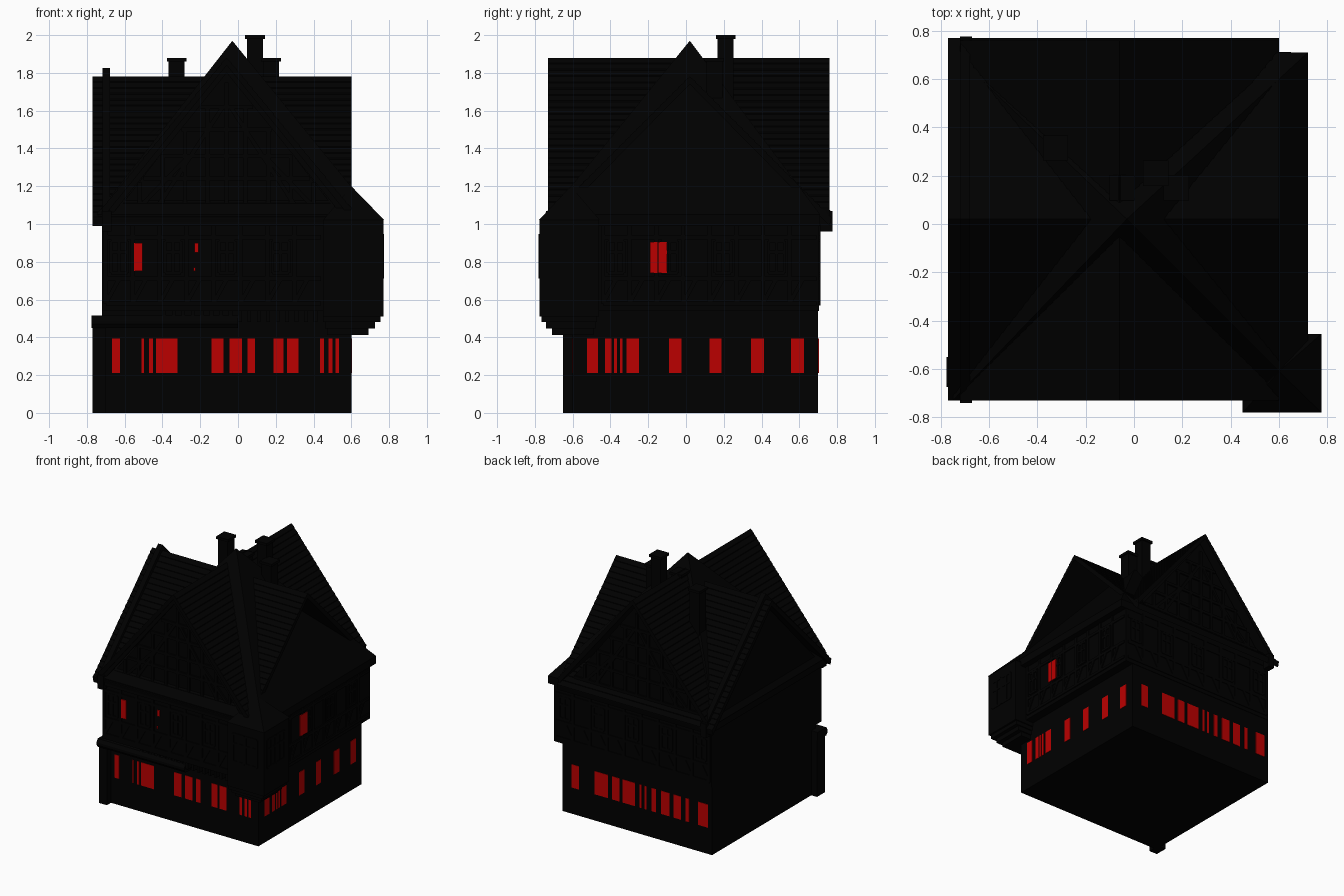
import bpy, bmesh
from mathutils import Vector

cube = bpy.data.objects.get("Cube")
if cube:
    bpy.data.objects.remove(cube)


def material(name, colour):
    m = bpy.data.materials.new(name)
    m.use_nodes = True
    m.diffuse_color = colour
    m.node_tree.nodes["Principled BSDF"].inputs["Base Color"].default_value = colour
    return m


BLACK = material("black", (0, 0, 0, 1))
RED = material("window red", (0.5, 0, 0, 1))


def finish(name, bm, mat):
    bmesh.ops.recalc_face_normals(bm, faces=bm.faces[:])
    mesh = bpy.data.meshes.new(name)
    bm.to_mesh(mesh)
    bm.free()
    mesh.materials.append(mat)
    ob = bpy.data.objects.new(name, mesh)
    bpy.context.collection.objects.link(ob)
    return ob


def solids(name, profiles, axis, a, b, mat=BLACK):
    """Extrude flat profiles from a to b along an axis."""
    place = {"x": lambda u, v: (a, u, v), "y": lambda u, v: (u, a, v),
             "z": lambda u, v: (u, v, a)}[axis]
    step = Vector([b - a if axis == k else 0 for k in "xyz"])
    bm = bmesh.new()
    for pts in profiles:
        face = bm.faces.new([bm.verts.new(place(*p)) for p in pts])
        new = bmesh.ops.extrude_face_region(bm, geom=[face])["geom"]
        bmesh.ops.translate(bm, vec=step, verts=[g for g in new if isinstance(g, bmesh.types.BMVert)])
    return finish(name, bm, mat)


def rect(u0, u1, v0, v1):
    return [(u0, v0), (u1, v0), (u1, v1), (u0, v1)]


def strip(p, q, w=0.022):
    p, q = Vector(p), Vector(q)
    d = (q - p).normalized() * w / 2
    n = Vector((-d.y, d.x))
    return [tuple(p + n), tuple(q + n), tuple(q - n), tuple(p - n)]


def frame(u0, u1, v0, v1, w=0.016):
    """Window frame with a centre mullion and a transom."""
    m, t = (u0 + u1) / 2, v0 + (v1 - v0) * 0.65
    return ([strip((u, v0), (u, v1), w) for u in (u0, m, u1)]
            + [strip((u0, v), (u1, v), w) for v in (v0, t, v1)])


def box(name, x0, x1, y0, y1, z0, z1):
    return solids(name, [rect(x0, x1, y0, y1)], "z", z0, z1)


def pyramid(name, x0, x1, y0, y1, z, apex):
    bm = bmesh.new()
    ring = [bm.verts.new((x, y, z)) for x, y in rect(x0, x1, y0, y1)]
    tip = bm.verts.new(apex)
    bm.faces.new(ring)
    for i in range(4):
        bm.faces.new((ring[i], ring[(i + 1) % 4], tip))
    return finish(name, bm, BLACK)


def chevron(mid, half, top, eave, thick, rows=0, lip=0.006):
    """Gable roof section, with overlapping tile courses when rows > 0."""
    side = [(half, eave)]
    for i in range(rows):
        for t, up in ((i / rows, lip), ((i + 1) / rows, 0)):
            side.append((half * (1 - t), eave + (top - eave) * t + up))
    outer = side if rows else side + [(0, top)]
    left = [(mid - u, v) for u, v in outer]
    right = [(mid + u, v) for u, v in reversed(outer[:-1])]
    return left + right + [(mid + half - 0.01, eave - thick), (mid, top - thick),
                           (mid - half + 0.01, eave - thick)]


# Walls
box("ground_floor", -0.72, 0.6, -0.6, 0.7, 0, 0.55)
box("upper_floor", -0.72, 0.67, -0.68, 0.705, 0.54, 1.03)
box("corner_post", -0.77, -0.7, -0.652, -0.55, 0, 0.5)
solids("main_gable_walls", [[(-0.68, 1.02), (0.56, 1.02), (-0.06, 1.82)]], "y", -0.67, 0.7)
solids("side_gable_wall", [[(-0.68, 1.0), (0.7, 1.0), (0.02, 1.73)]], "x", -0.72, -0.1)

# Roofs: central pyramid with two crossing tiled gables
pyramid("centre_roof", -0.75, 0.72, -0.73, 0.71, 1.05, (-0.03, 0.02, 1.97))
box("eave_band", -0.74, 0.72, -0.725, 0.71, 0.99, 1.05)
solids("main_gable_roof", [chevron(-0.06, 0.66, 1.88, 1.08, 0.04, 24)], "y", -0.73, 0.76)
solids("cross_gable_roof", [chevron(0.02, 0.75, 1.78, 1.03, 0.04, 24)], "x", -0.77, 0.6)
solids("gable_coping", [chevron(0.02, 0.755, 1.825, 1.06, 0.07)], "x", -0.718, -0.678)
solids("main_barge_boards", [chevron(-0.06, 0.65, 1.85, 1.06, 0.05)], "y", -0.72, -0.7)
for y0, y1 in ((-0.74, -0.69), (0.71, 0.775)):
    box("coping_foot", -0.72, -0.67, y0, y1, 0.96, 1.07)

# Chimneys
for x, y, top in ((0.09, 0.21, 2.0), (-0.325, 0.315, 1.88), (0.175, 0.15, 1.88), (-0.05, 0.15, 1.875)):
    box("chimney", x - 0.042, x + 0.042, y - 0.042, y + 0.042, 1.3, top - 0.01)
    box("chimney_cap", x - 0.052, x + 0.052, y - 0.052, y + 0.052, top - 0.02, top)

# Corner bay on stepped corbels
box("corner_bay", 0.45, 0.77, -0.775, -0.46, 0.51, 1.02)
for i, (x, y) in enumerate(((0.69, -0.71), (0.725, -0.74), (0.755, -0.765))):
    z = 0.412 + i * 0.034
    box("bay_corbel", 0.47 - i * 0.01, x, y, -0.49 + i * 0.01, z, z + 0.034)
pyramid("bay_roof", 0.45, 0.775, -0.78, -0.455, 1.02, (0.6, -0.61, 1.2))
bay_front = frame(0.5, 0.6, 0.72, 0.94) + frame(0.61, 0.71, 0.72, 0.94)
bay_side = frame(-0.73, -0.63, 0.72, 0.94) + frame(-0.62, -0.52, 0.72, 0.94)
solids("bay_front_frames", bay_front, "y", -0.78, -0.775)
solids("bay_side_frames", bay_side, "x", 0.77, 0.774)

# Pent roof and joist ends over the shop front
solids("pent_roof", [[(-0.59, 0.45), (-0.66, 0.45), (-0.675, 0.47), (-0.675, 0.49), (-0.66, 0.515),
                      (-0.55, 0.515), (-0.55, 0.45)]], "x", -0.775, 0.0)
joists = [-0.4 + i * 0.05 for i in range(18)]
solids("joist_ends", [rect(x, x + 0.02, 0.48, 0.54) for x in joists], "y", -0.66, -0.6)

# Timber framing on the gables
gable = [strip((-0.06, 1.1), (-0.06, 1.75))]
for s in (-1, 1):
    gable += [strip((-0.06 + s * u, 1.1), (-0.06 + s * u, h))
              for u, h in ((0.1, 1.62), (0.22, 1.5), (0.34, 1.36), (0.46, 1.22))]
    gable += [strip((-0.06 + s * 0.02, 1.62), (-0.06 + s * 0.36, 1.1)),
              strip((-0.06 + s * 0.45, 1.1), (-0.06 + s * 0.2, 1.36))]
for z, half in ((1.1, 0.55), (1.24, 0.44), (1.36, 0.35), (1.5, 0.24), (1.62, 0.14)):
    gable.append(strip((-0.06 - half, z), (-0.06 + half, z)))
solids("front_gable_timbers", gable, "y", -0.682, -0.67)
solids("back_gable_timbers", gable, "y", 0.7, 0.712)


# Timber framing and windows of the upper floor
def storey(u0, u1, count):
    parts = [strip((u0, z), (u1, z)) for z in (0.58, 0.71, 0.93)]
    bay = (u1 - u0) / count
    for i in range(count):
        u = u0 + i * bay
        parts.append(strip((u, 0.58), (u, 1.0)))
        parts.append(strip((u, 0.58), (u + bay / 2, 0.71)))
        if i % 2 == 0:
            parts += frame(u + bay * 0.2, u + bay * 0.8, 0.74, 0.91)
    return parts


solids("front_timbers", storey(-0.7, 0.44, 8), "y", -0.688, -0.68)
solids("left_timbers", storey(-0.44, 0.69, 8), "x", 0.67, 0.678)
solids("back_timbers", storey(-0.7, 0.65, 9), "y", 0.705, 0.711)

# Red panes: spans along each wall at ground floor height
FRONT = ((-0.668, -0.625), (-0.51, -0.498), (-0.47, -0.45), (-0.435, -0.32), (-0.14, -0.077), (-0.045, 0.02),
         (0.05, 0.09), (0.187, 0.24), (0.26, 0.32), (0.435, 0.456), (0.48, 0.5), (0.515, 0.535))
LEFT = ((-0.525, -0.467), (-0.43, -0.395), (-0.38, -0.365), (-0.35, -0.335), (-0.314, -0.25),
        (-0.09, -0.025), (0.124, 0.187), (0.345, 0.414), (0.557, 0.625))
BACK = ((-0.685, -0.6), (-0.52, -0.49), (-0.446, -0.38), (-0.345, -0.27), (-0.226, -0.19), (-0.143, -0.125),
        (-0.1, -0.08), (-0.042, 0.068), (0.095, 0.16), (0.196, 0.316), (0.453, 0.517))


def panes(spans):
    return [rect(a, b, 0.21, 0.395) for a, b in spans]


solids("front_panes", panes(FRONT), "y", -0.603, -0.6, RED)
solids("left_panes", panes(LEFT), "x", 0.6, 0.603, RED)
solids("back_panes", panes(BACK), "y", 0.7, 0.703, RED)
solids("upper_front_panes", [rect(-0.55, -0.505, 0.75, 0.9), rect(-0.23, -0.21, 0.85, 0.9),
                             rect(-0.235, -0.225, 0.75, 0.77)], "y", -0.691, -0.684, RED)
solids("upper_left_panes", [rect(-0.19, -0.15, 0.74, 0.905), rect(-0.145, -0.1, 0.74, 0.905)],
       "x", 0.674, 0.681, RED)
